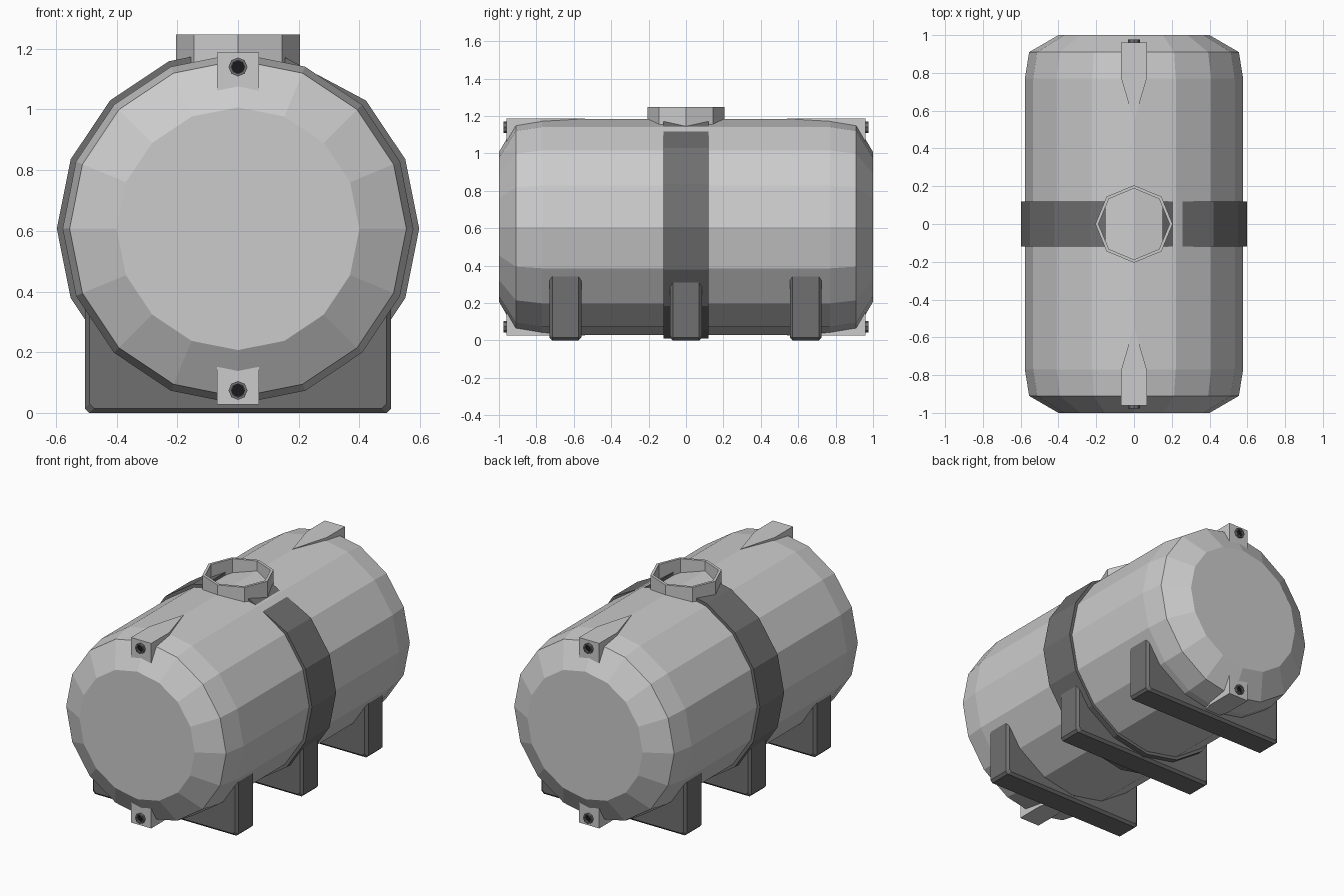
import bpy, bmesh
from math import sin, cos, pi

if "Cube" in bpy.data.objects:
    bpy.data.objects.remove(bpy.data.objects["Cube"])

N, ZC = 16, 0.607          # tank sides and axis height


def material(name, v):
    m = bpy.data.materials.new(name)
    m.diffuse_color = (v, v, v, 1)
    m.use_nodes = True
    m.node_tree.nodes["Principled BSDF"].inputs["Base Color"].default_value = m.diffuse_color
    return m


DARK, BLACK = material("dark_grey", 0.16), material("black", 0.01)


def loft(name, loops, caps=True, closed=False, mat=None):
    """Skin equal-length closed loops; cap the ends or join last to first."""
    bm = bmesh.new()
    rings = [[bm.verts.new(p) for p in lp] for lp in loops]
    n = len(rings[0])
    pairs = list(zip(rings, rings[1:])) + ([(rings[-1], rings[0])] if closed else [])
    for a, b in pairs:
        for i in range(n):
            j = (i + 1) % n
            bm.faces.new((a[i], a[j], b[j], b[i]))
    if caps and not closed:
        bm.faces.new(rings[0])
        bm.faces.new(rings[-1])
    bmesh.ops.recalc_face_normals(bm, faces=bm.faces)
    me = bpy.data.meshes.new(name)
    bm.to_mesh(me)
    bm.free()
    ob = bpy.data.objects.new(name, me)
    bpy.context.collection.objects.link(ob)
    if mat:
        me.materials.append(mat)
    return ob


def ring_y(r, y, n=N, zc=ZC):
    return [(r * cos(2 * pi * i / n), y, zc + r * sin(2 * pi * i / n)) for i in range(n)]


def ring_z(r, z, n=8):
    return [(r * cos(2 * pi * i / n), r * sin(2 * pi * i / n), z) for i in range(n)]


def facet_z(x, r):
    """Depth below the axis of the lower 16-gon outline at half-width x."""
    for k in range(N // 4):
        a, b = -pi / 2 + k * 2 * pi / N, -pi / 2 + (k + 1) * 2 * pi / N
        x0, x1 = r * cos(a), r * cos(b)
        if x0 - 1e-6 <= x <= x1:
            t = (x - x0) / (x1 - x0)
            return r * (sin(a) + t * (sin(b) - sin(a)))
    return 0


# tank body with stepped shoulders
loft("tank", [ring_y(r, y) for r, y in ((0.4, -1), (0.555, -0.91), (0.578, -0.77),
                                        (0.578, 0.77), (0.555, 0.91), (0.4, 1))])

# strap around the middle, ending inside the filler neck
R_OUT, R_IN, HW = 0.597, 0.572, 0.12
sections = []
for k in range(5, 5 + 14 + 2):
    pts = []
    for r in (R_OUT, R_IN):
        if k in (5, 20):      # cut ends beside the neck
            x, z = (-0.15 if k == 5 else 0.15), -facet_z(0.15, r)
        else:
            a = pi / 2 + (k - 5) * 2 * pi / N
            if k > 20:
                continue
            x, z = r * cos(a), r * sin(a)
        pts.append((x, ZC + z))
    (xo, zo), (xi, zi) = pts
    sections.append([(xo, -HW, zo), (xo, HW, zo), (xi, HW, zi), (xi, -HW, zi)])
# last regular section sits one step before the right cut end
loft("strap", sections, mat=DARK)

# open octagonal filler neck
loft("filler_neck", [ring_z(0.205, 1.13), ring_z(0.205, 1.247),
                     ring_z(0.188, 1.247), ring_z(0.188, 1.13)], closed=True)


# cradle feet: chamfered blocks with a saddle following the tank
def foot_profile(y, inset, r):
    w, b = 0.505 - inset, inset
    right = [(w - 0.015, b), (w, b + 0.015), (w, ZC + facet_z(w, r))]
    right += [((r - 0.01) * cos(a), ZC + (r - 0.01) * sin(a))
              for a in (-pi / 4, -3 * pi / 8)]
    left = [(-x, z) for x, z in reversed(right)]
    return [(x, y, z) for x, z in right + left]


for name, y, r in (("front_foot", -0.645, 0.576), ("middle_foot", 0, 0.596),
                   ("back_foot", 0.64, 0.576)):
    loft(name, [foot_profile(y + d, i, r) for d, i in
                ((-0.085, 0.015), (-0.07, 0), (0.07, 0), (0.085, 0.015))], mat=DARK)

# pointed lugs at top and bottom of both ends, each with a hollow bolt
for end, s in (("front", -1), ("back", 1)):
    for level, v in (("top", 1), ("bottom", -1)):
        plan = [(-0.07, 0.96), (0.07, 0.96), (0.07, 0.78), (0, 0.54), (-0.07, 0.78)]
        loft(f"{end}_{level}_lug", [[(x, s * y, ZC + v * h) for x, y in plan]
                                    for h in (0.45, 0.58)])
        zb = ZC + v * 0.533
        loft(f"{end}_{level}_bolt", [ring_y(rr, s * y, 8, zb) for rr, y in
             ((0.031, 0.955), (0.031, 0.977), (0.022, 0.977), (0.022, 0.962))], mat=DARK)
        loft(f"{end}_{level}_bolt_hole", [ring_y(0.0215, s * y, 8, zb) for y in
             (0.957, 0.964)], mat=BLACK)
